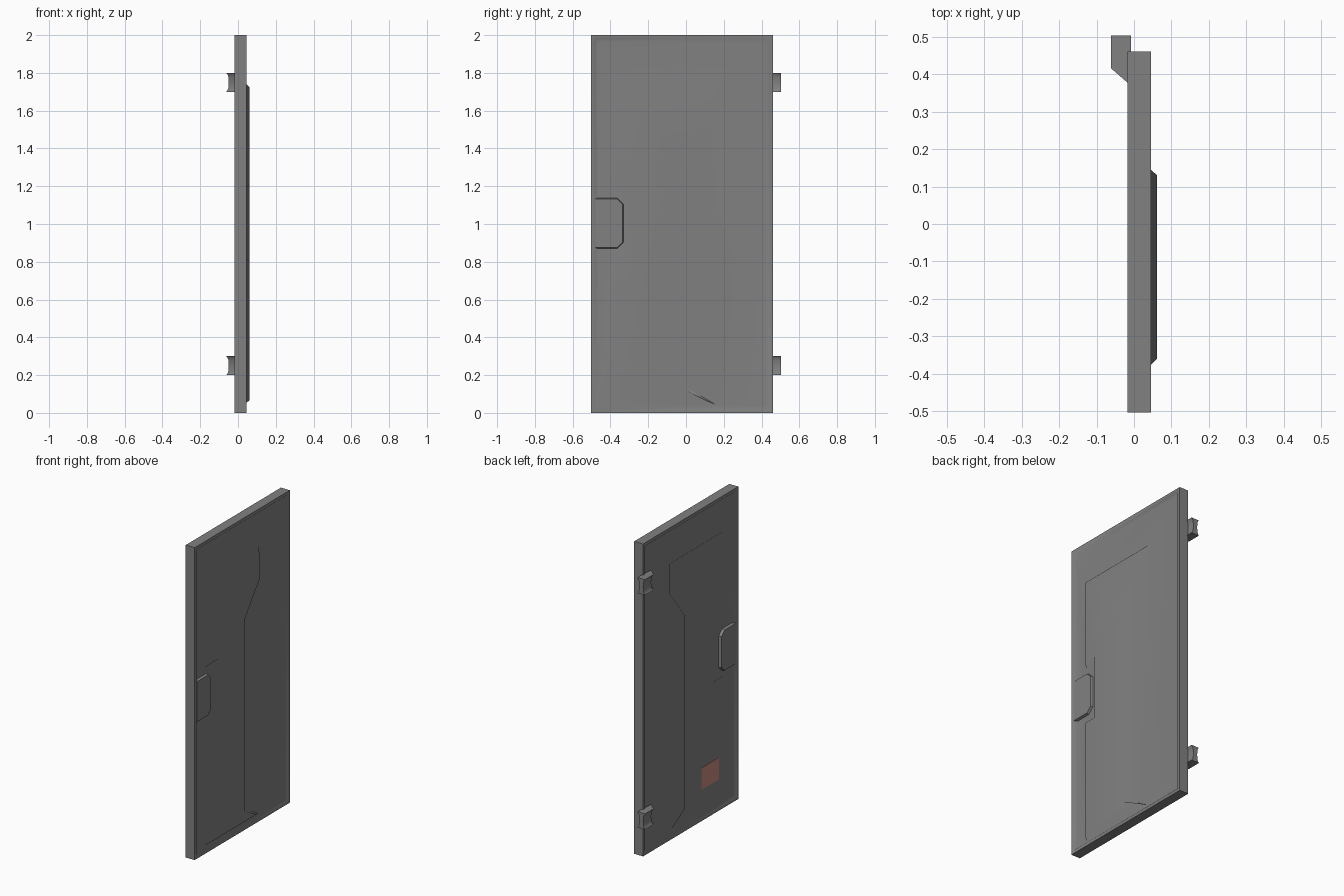
import bpy, bmesh, math

if "Cube" in bpy.data.objects:
    bpy.data.objects.remove(bpy.data.objects["Cube"])


def material(name, color):
    mat = bpy.data.materials.new(name)
    mat.diffuse_color = (*color, 1)
    mat.use_nodes = True
    mat.node_tree.nodes["Principled BSDF"].inputs["Base Color"].default_value = mat.diffuse_color
    return mat


grey = material("dark_grey", (0.22, 0.22, 0.22))
red = material("red", (0.57, 0.24, 0.21))


def loft(name, rings, mat=grey):
    """Solid skinned through matching rings of points, capped at both ends."""
    bm = bmesh.new()
    loops = [[bm.verts.new(p) for p in ring] for ring in rings]
    for a, b in zip(loops, loops[1:]):
        for i in range(len(a)):
            j = (i + 1) % len(a)
            bm.faces.new((a[i], a[j], b[j], b[i]))
    bm.faces.new(loops[0][::-1])
    bm.faces.new(loops[-1])
    bmesh.ops.recalc_face_normals(bm, faces=bm.faces[:])
    mesh = bpy.data.meshes.new(name)
    bm.to_mesh(mesh)
    bm.free()
    mesh.materials.append(mat)
    ob = bpy.data.objects.new(name, mesh)
    bpy.context.collection.objects.link(ob)
    return ob


def ring(outline, x, d=0.0):
    """Outline rows are (y, z, y inset sign, z inset sign)."""
    return [(x, y + sy * d, z + sz * d) for y, z, sy, sz in outline]


def select_only(ob):
    bpy.ops.object.select_all(action='DESELECT')
    bpy.context.view_layer.objects.active = ob
    ob.select_set(True)


def smooth(ob, degrees):
    select_only(ob)
    bpy.ops.object.shade_smooth_by_angle(angle=math.radians(degrees))


def combine(target, tool, operation):
    mod = target.modifiers.new(operation.title(), 'BOOLEAN')
    mod.operation = operation
    mod.solver = 'EXACT'
    mod.object = tool
    select_only(target)
    bpy.ops.object.modifier_apply(modifier=mod.name)
    bpy.data.objects.remove(tool)


# Door slab: a rim around a sunken field on both faces
rect = [(-0.503, 0, 1, 1), (0.46, 0, -1, 1), (0.46, 2, -1, -1), (-0.503, 2, 1, -1)]
door = loft("door_slab", [ring(rect, x, d) for x, d in (
    (0.0, 0.04), (-0.018, 0.02), (-0.018, 0), (0.045, 0), (0.045, 0.02), (0.03, 0.037))])

# Pressed panel: hollow on the back, raised on the front, notched at the handle
panel = [(-0.39, 0.045, 1, 0.7), (0.155, 0.045, -1.7, 0.7), (0.01, 0.13, -1, 0),
         (0.01, 1.36, -1, 0), (0.16, 1.56, -1, 0), (0.16, 1.755, -1, -1),
         (-0.39, 1.755, 1, -1), (-0.39, 1.18, 1, 1), (-0.31, 1.18, 1, 1),
         (-0.31, 0.83, 1, -1), (-0.39, 0.83, 1, -1)]
hollow = loft("panel_hollow_cutter", [ring(panel, -0.01), ring(panel, 0.0), ring(panel, 0.02, 0.022)])
hollow.hide_render = True
combine(door, hollow, 'DIFFERENCE')
raised = loft("raised_panel", [ring(panel, 0.025), ring(panel, 0.03), ring(panel, 0.061, 0.03)])
combine(door, raised, 'UNION')
smooth(door, 60)
# Large faces stay flat, the narrow slopes take the blend
weighted = door.modifiers.new("Weighted", 'WEIGHTED_NORMAL')
weighted.keep_sharp = True

# Handle plate, running through the door and level with the rims
plate = [(-0.48, 0.868, 0, 1), (-0.365, 0.868, 0, 1), (-0.328, 0.905, -1, 0),
         (-0.328, 1.103, -1, 0), (-0.365, 1.14, 0, -1), (-0.48, 1.14, 0, -1)]
loft("handle_plate", [ring(plate, x, d) for x, d in (
    (-0.0175, 0.007), (0.005, 0), (0.025, 0), (0.0445, 0.007))])

# Hinges with a curved groove around the sides
for label, z0 in (("lower", 0.2), ("upper", 1.7)):
    rings = []
    for dz, g in ((0, 0), (0.008, 0.006), (0.02, 0.011), (0.05, 0.013),
                  (0.08, 0.011), (0.092, 0.006), (0.1, 0)):
        rings.append([(x, y, z0 + dz) for x, y in (
            (-0.062 + g, 0.503), (-0.008 - g, 0.503), (-0.008 - g, 0.455),
            (-0.015, 0.375 + g), (-0.062 + g, 0.416 + g / 2))])
    smooth(loft(label + "_hinge", rings), 35)

# Red patch on the back of the panel
patch = [(-0.358, 0.17, 0, 0), (-0.185, 0.17, 0, 0), (-0.185, 0.31, 0, 0), (-0.358, 0.31, 0, 0)]
loft("red_patch", [ring(patch, 0.0185), ring(patch, 0.021)], red)
